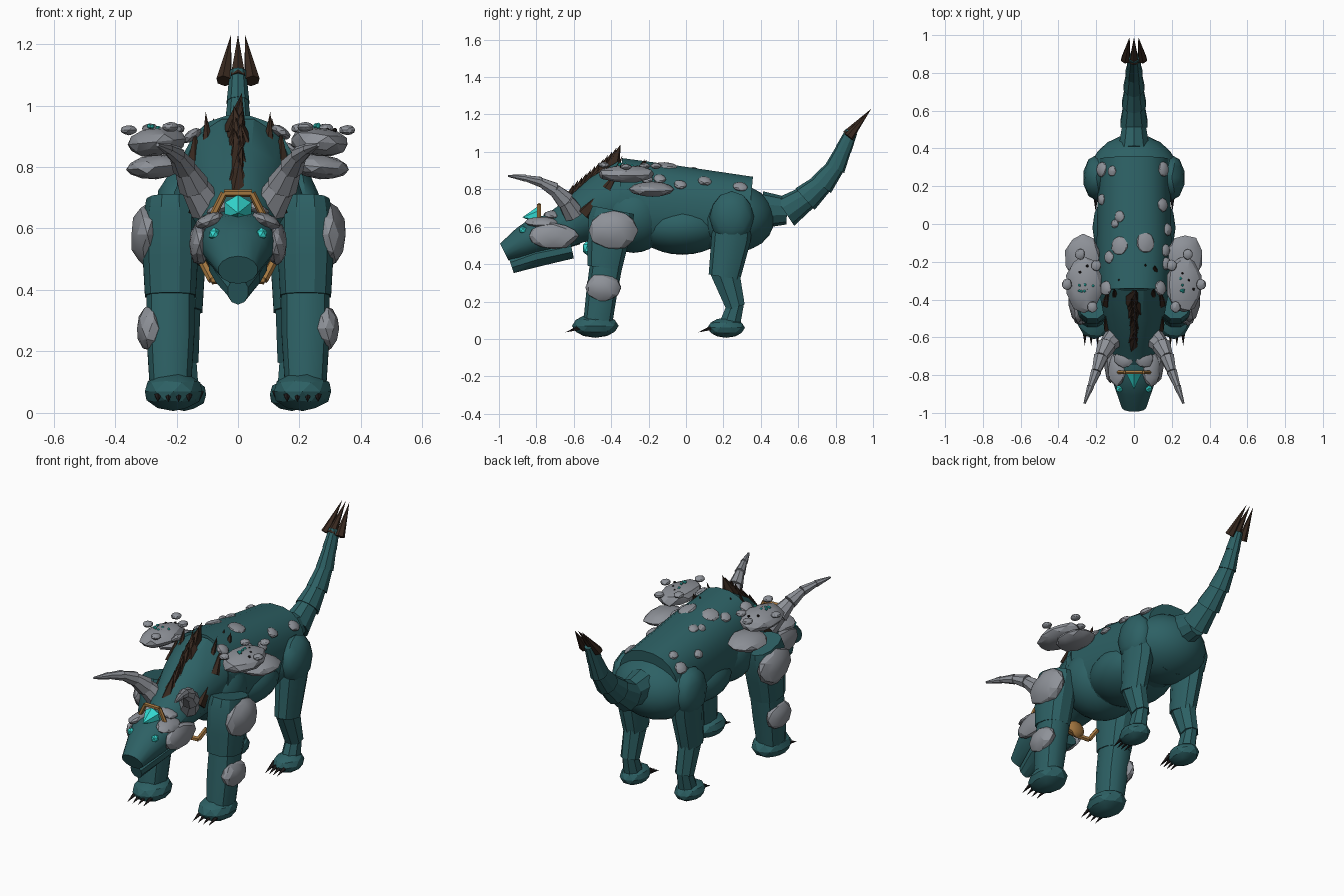
import bpy, bmesh, math, random
from mathutils import Vector, Matrix

random.seed(4)
cube = bpy.data.objects.get("Cube")
if cube:
    bpy.data.objects.remove(cube)


def material(name, rgb):
    m = bpy.data.materials.new(name)
    m.use_nodes = True
    m.diffuse_color = (*rgb, 1)
    m.node_tree.nodes["Principled BSDF"].inputs["Base Color"].default_value = (*rgb, 1)
    return m


HIDE = material("teal hide", (.026, .118, .128))
STONE = material("grey stone", (.27, .285, .315))
HORN = material("dark brown spike", (.04, .022, .014))
CLAW = material("black claw", (.015, .012, .012))
GOLD = material("gold", (.36, .18, .05))
GEM = material("cyan gem", (.035, .72, .66))


def finish(name, bm, mat, angle=30):
    bmesh.ops.recalc_face_normals(bm, faces=bm.faces)
    mesh = bpy.data.meshes.new(name)
    bm.to_mesh(mesh)
    bm.free()
    mesh.materials.append(mat)
    ob = bpy.data.objects.new(name, mesh)
    bpy.context.collection.objects.link(ob)
    bpy.ops.object.select_all(action='DESELECT')
    ob.select_set(True)
    bpy.context.view_layer.objects.active = ob
    if angle:
        bpy.ops.object.shade_smooth_by_angle(angle=math.radians(angle))
    return ob


def loft(name, path, mat=HIDE, sides=12, power=1.0, angle=30):
    """Skin rings along a path of (x, y, z, half width, half height)."""
    bm = bmesh.new()
    pts = [Vector(p[:3]) for p in path]
    rings = []
    for i, p in enumerate(path):
        t = (pts[min(i + 1, len(pts) - 1)] - pts[max(i - 1, 0)]).normalized()
        side = Vector((1, 0, 0))
        side = (side - t * side.dot(t)).normalized()
        up = side.cross(t)
        ring = []
        for k in range(sides):
            a = math.tau * (k + .5) / sides
            c, s = math.cos(a), math.sin(a)
            c, s = (math.copysign(abs(v) ** power, v) for v in (c, s))
            ring.append(bm.verts.new(pts[i] + side * c * p[3] + up * s * p[4]))
        rings.append(ring)
    for a, b in zip(rings, rings[1:]):
        for k in range(sides):
            j = (k + 1) % sides
            bm.faces.new((a[k], a[j], b[j], b[k]))
    bm.faces.new(rings[0])
    bm.faces.new(rings[-1])
    return finish(name, bm, mat, angle)


def ball(name, loc, size, mat=HIDE, pitch=0, roll=0, detail=3, rough=0, angle=30):
    bm = bmesh.new()
    bmesh.ops.create_icosphere(bm, subdivisions=detail, radius=1)
    for v in bm.verts:
        v.co *= 1 + random.uniform(-rough, rough)
    turn = Matrix.Rotation(pitch, 4, 'X') @ Matrix.Rotation(roll, 4, 'Y')
    bm.transform(Matrix.Translation(loc) @ turn @ Matrix.Diagonal((*size, 1)))
    return finish(name, bm, mat, angle)


def plate(name, loc, size, **kw):
    return ball(name, loc, size, STONE, detail=2, rough=.06, angle=20, **kw)


def chip(name, loc, mat, r=.008):
    return ball(name, loc, (r, r, r), mat, detail=1, angle=0)


def rod(name, base, tip, r, r_tip, mat, sides):
    """Straight tapered rod between two points."""
    bm = bmesh.new()
    base, tip = Vector(base), Vector(tip)
    d = tip - base
    bmesh.ops.create_cone(bm, cap_ends=True, segments=sides, radius1=r, radius2=r_tip, depth=d.length)
    turn = d.to_track_quat('Z', 'Y').to_matrix().to_4x4()
    bm.transform(Matrix.Translation((base + tip) / 2) @ turn)
    return finish(name, bm, mat, 0)


def spike(name, base, tip, r, mat=HORN, sides=6):
    return rod(name, base, tip, r, 0, mat, sides)


def band(name, points, r):
    for p, q in zip(points, points[1:]):
        rod(name, p, q, r, r, GOLD, 6)


# Body: long back shell, chest, belly and hips
POWER = .85
loft("back_shell", [(0, -.36, .73, .19, .24), (0, -.1, .71, .2, .225),
                    (0, .34, .67, .19, .2)], sides=20, power=POWER)
ball("chest", (0, -.28, .66), (.22, .2, .2))
ball("belly", (0, -.02, .6), (.22, .25, .15))
ball("hips", (0, .25, .645), (.24, .225, .185))

# Neck, head and jaw
loft("neck", [(0, -.3, .74, .2, .23), (0, -.45, .705, .17, .175),
              (0, -.6, .625, .13, .125), (0, -.7, .575, .11, .105)])
loft("head", [(0, -.58, .59, .09, .085), (0, -.7, .57, .125, .1), (0, -.8, .55, .125, .1),
              (0, -.87, .515, .1, .085), (0, -.972, .465, .065, .05)], sides=14)
loft("jaw", [(0, -.61, .48, .1, .05), (0, -.8, .44, .075, .055),
             (0, -.935, .395, .035, .045)], sides=10)

# Tail: overlapping tapered segments ending in three spikes
tail = [(.42, .69), (.54, .685), (.645, .755), (.73, .83), (.8, .92), (.845, 1.02), (.885, 1.11)]
for i, (a, b) in enumerate(zip(tail, tail[1:])):
    a, b = Vector(a), Vector(b)
    a -= (b - a) * .1
    r = .086 - .0095 * i
    loft("tail_segment", [(0, *a, r, r * 1.15), (0, *b, r * .72, r * .85)], sides=10)
for x in (-1, 0, 1):
    spike("tail_spike", (.045 * x, .86 + .01 * abs(x), 1.09 - .01 * abs(x)),
          (.023 * x, .99, 1.23), .027)

# Row of spikes climbing the neck
for i in range(12):
    t = i / 11
    y, z = -.65 + .25 * t, .69 + .21 * t
    lean = random.uniform(-.015, .015)
    spike("neck_spike", (lean, y, z), (-lean, y + .05, z + .14), .04 + .008 * t, sides=5)

# Forehead crest and chest pendant
band("crest_frame", [(-.085, -.785, .635), (-.045, -.785, .715),
                     (.045, -.785, .715), (.085, -.785, .635)], .012)
spike("crest_gem", (0, -.785, .66), (0, -.875, .65), .05, GEM)
band("collar", [(-.115, -.45, .49), (-.085, -.485, .432), (0, -.505, .44),
                (.085, -.485, .432), (.115, -.45, .49)], .014)
ball("pendant_gem", (0, -.525, .485), (.036, .03, .042), GEM, detail=1, angle=0)
ball("pendant_setting", (0, -.495, .47), (.055, .025, .05), GOLD, detail=2)

for s in (-1, 1):
    # Horns, cheeks, brows and eyes
    horn = [(.1, -.6, .67, .06), (.145, -.645, .74, .052), (.175, -.705, .8, .04),
            (.2, -.78, .84, .029), (.23, -.86, .86, .02), (.262, -.95, .872, .007)]
    for a, b in zip(horn, horn[1:]):
        loft("horn_segment", [(a[0] * s, *a[1:], a[3]),
                              (b[0] * s, b[1], b[2], b[3] * .85, b[3] * .85)], STONE, 8, angle=0)
    plate("cheek_plate", (.125 * s, -.71, .55), (.035, .135, .07))
    plate("brow_plate", (.09 * s, -.77, .625), (.05, .09, .025), roll=.35 * s)
    plate("crown_plate", (.055 * s, -.715, .665), (.05, .045, .018), roll=.3 * s)
    ball("eye", (.077 * s, -.872, .582), (.02, .022, .022), GEM, detail=1, angle=0)
    spike("large_neck_spike", (.12 * s, -.545, .665), (.14 * s, -.38, .86), .045)
    spike("shoulder_spike", (.14 * s, -.42, .8), (.14 * s, -.35, .92), .03)
    spike("small_back_spike", (.1 * s, -.38, .88), (.105 * s, -.34, .98), .018)

    # Front leg with armour
    x = .22 * s
    loft("front_upper_leg", [(x, -.39, .69, .08, .115), (x, -.4, .64, .09, .125),
                             (x, -.42, .5, .092, .11), (x, -.435, .38, .085, .095)], power=.8)
    loft("front_lower_leg", [(x, -.425, .41, .08, .09), (x, -.45, .25, .08, .085),
                             (x, -.47, .1, .07, .08)], power=.8)
    ball("front_foot", (.21 * s, -.485, .07), (.098, .125, .064), detail=2, angle=20)
    plate("shoulder_plate", (.295 * s, -.39, .58), (.055, .13, .105))
    plate("knee_plate", (.285 * s, -.445, .275), (.045, .095, .075))

    # Rear leg
    x = .175 * s
    ball("rear_haunch", (.2 * s, .245, .65), (.07, .12, .14), detail=2, angle=35)
    loft("rear_thigh", [(.185 * s, .255, .68, .07, .11), (x, .24, .53, .075, .105),
                        (x, .205, .33, .062, .085)], sides=10)
    loft("rear_shin", [(x, .205, .37, .058, .085), (x, .265, .17, .05, .055)], sides=8)
    loft("rear_ankle", [(x, .27, .2, .04, .045), (x, .235, .08, .05, .06)], sides=8)
    ball("rear_foot", (x, .215, .06), (.075, .1, .054), detail=2, angle=20)

    # Claws on all feet
    for cx, cy, w in ((.21, -.58, .048), (.165, .13, .036)):
        for k in (-1.5, -.5, .5, 1.5):
            px = cx * s + k * w * .7
            spike("claw", (px, cy + .02 + .008 * abs(k), .065), (px, cy - .065, .035), .016, CLAW, 5)

    # Two-tier shoulder mantle with loose rocks, dark pebbles and glowing chips
    plate("upper_mantle_plate", (.265 * s, -.32, .882), (.095, .155, .048), roll=.1 * s)
    plate("lower_mantle_plate", (.27 * s, -.18, .8), (.095, .125, .04), roll=.1 * s)
    for rx, ry, rz in ((.355, -.32, .92), (.285, -.16, .925), (.22, -.44, .93), (.2, -.22, .925)):
        plate("mantle_rock", (rx * s, ry, rz), (.027, .03, .016))
    for k in range(6):
        chip("glowing_chip", (s * random.uniform(.21, .29), random.uniform(-.36, -.28),
                              random.uniform(.925, .938)), GEM)
    for k in range(4):
        chip("dark_pebble", (s * random.uniform(.22, .32), random.uniform(-.4, -.22), .92), CLAW)

# Rocks resting on the curved back shell
rocks = [(-.17, .29, .035), (-.115, .28, .025), (.155, .29, .035), (.15, .1, .033), (-.075, .04, .028),
         (.175, -.03, .03), (-.075, -.115, .045), (.06, -.1, .05), (-.1, 0, .022), (.165, -.14, .03),
         (-.13, -.175, .03), (-.15, -.34, .035), (.14, -.34, .035), (.17, -.21, .03), (-.17, .13, .025)]
for x, y, r in rocks:
    drop = (1 - (abs(x) / .2) ** (2 / POWER)) ** (POWER / 2)
    z = .695 - .09 * y + (.22 - .055 * y) * drop
    plate("back_rock", (x, y, z), (r, r * 1.15, .018), pitch=-.14, roll=4 * x)
for x, y in ((.06, -.24), (-.08, -.32), (.11, -.25)):
    spike("back_thorn", (x, y, .9), (x, y + .03, .96), .02)
